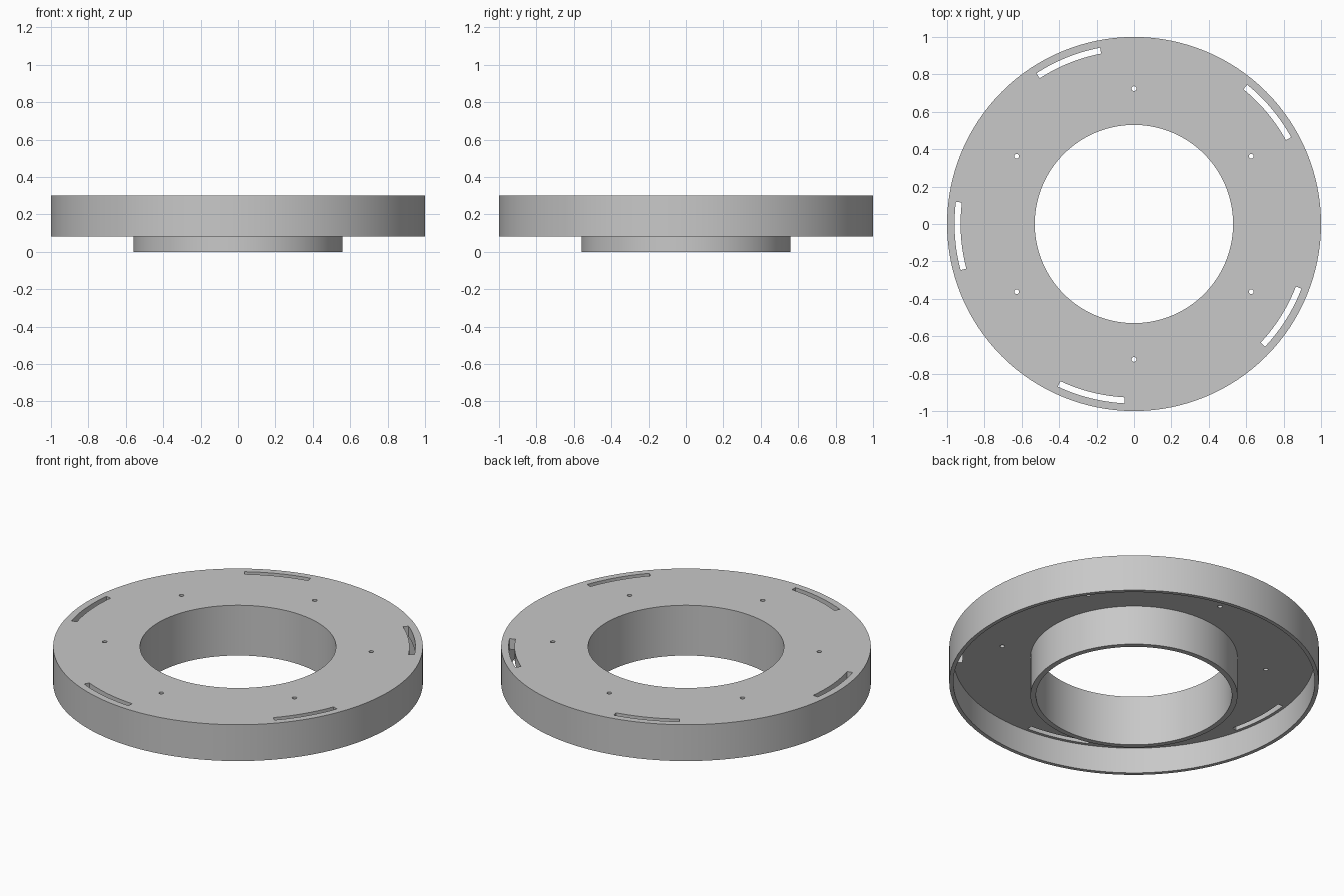
import bpy, bmesh
from math import cos, sin, radians, tau

cube = bpy.data.objects.get("Cube")
if cube:
    bpy.data.objects.remove(cube, do_unlink=True)

SEGMENTS = 128
TOP, PLATE_UNDER, RIM_BOTTOM = 0.3, 0.237, 0.083

grey = bpy.data.materials.new("plain grey")
grey.use_nodes = True
colour = (0.58, 0.58, 0.58, 1)
grey.diffuse_color = colour
grey.node_tree.nodes["Principled BSDF"].inputs["Base Color"].default_value = colour


def make_object(name, bm):
    bmesh.ops.recalc_face_normals(bm, faces=bm.faces)
    mesh = bpy.data.meshes.new(name)
    bm.to_mesh(mesh)
    bm.free()
    obj = bpy.data.objects.new(name, mesh)
    bpy.context.collection.objects.link(obj)
    mesh.materials.append(grey)
    return obj


def lathe(bm, profile, start=0, sweep=360, steps=SEGMENTS):
    """Sweep a closed (radius, z) profile about z; cap the ends of a partial turn."""
    full = sweep == 360
    rings = []
    for i in range(steps if full else steps + 1):
        a = radians(start + sweep * i / steps)
        rings.append([bm.verts.new((r * cos(a), r * sin(a), z)) for r, z in profile])
    n = len(profile)
    for i in range(steps):
        a, b = rings[i], rings[(i + 1) % len(rings)]
        for j in range(n):
            k = (j + 1) % n
            bm.faces.new((a[j], b[j], b[k], a[k]))
    if not full:
        bm.faces.new(rings[0])
        bm.faces.new(rings[-1][::-1])


# Flanged ring: central tube, top plate and thin outer rim in one section
bm = bmesh.new()
lathe(bm, [(0.53, 0), (0.56, 0), (0.56, PLATE_UNDER), (0.978, PLATE_UNDER),
           (0.978, RIM_BOTTOM), (1, RIM_BOTTOM), (1, TOP), (0.53, TOP)])
ring = make_object("flanged_ring", bm)

# Cutters: five curved slots and six screw holes through the plate
bm = bmesh.new()
low, high = PLATE_UNDER - 0.05, TOP + 0.05
for i in range(5):
    lathe(bm, [(0.928, low), (0.96, low), (0.96, high), (0.928, high)],
          start=28.9 + 72 * i, sweep=22, steps=10)
for i in range(6):
    a = radians(30 + 60 * i)
    cap = [(0.724 * cos(a) + 0.013 * cos(tau * s / 16),
            0.724 * sin(a) + 0.013 * sin(tau * s / 16)) for s in range(16)]
    bottom = [bm.verts.new((x, y, low)) for x, y in cap]
    top = [bm.verts.new((x, y, high)) for x, y in cap]
    bm.faces.new(bottom[::-1])
    bm.faces.new(top)
    for s in range(16):
        t = (s + 1) % 16
        bm.faces.new((bottom[s], bottom[t], top[t], top[s]))
cutter = make_object("slot_and_hole_cutter", bm)
cutter.hide_render = True

cut = ring.modifiers.new("slots and holes", "BOOLEAN")
cut.operation = "DIFFERENCE"
cut.solver = "EXACT"
cut.object = cutter

# Apply the cuts, then smooth the curved walls and keep the corners crisp
bpy.ops.object.select_all(action="DESELECT")
ring.select_set(True)
bpy.context.view_layer.objects.active = ring
bpy.ops.object.modifier_apply(modifier=cut.name)
bpy.data.objects.remove(cutter, do_unlink=True)
bpy.ops.object.shade_smooth_by_angle(angle=radians(30))
